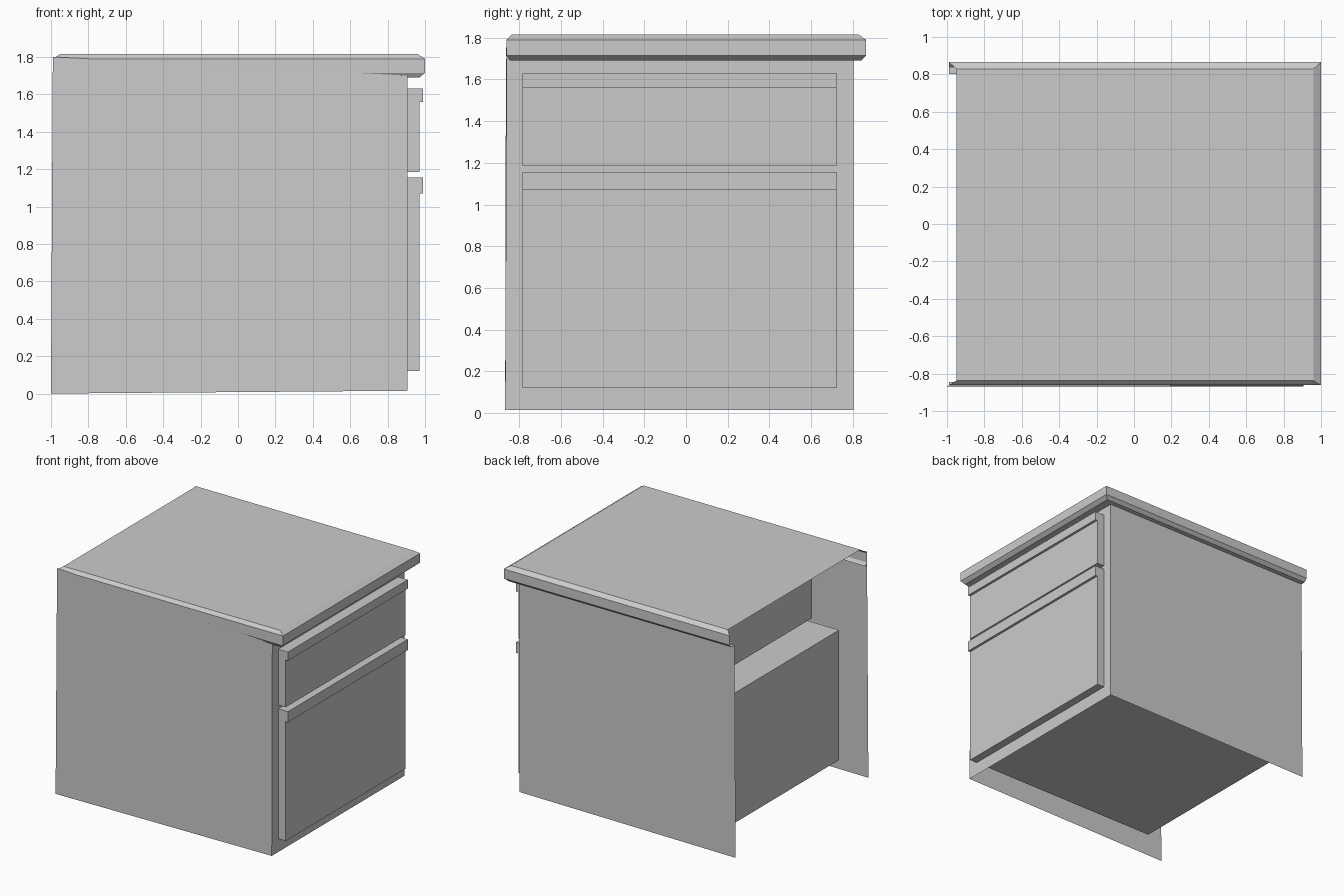
import bpy

if "Cube" in bpy.data.objects:
    bpy.data.objects.remove(bpy.data.objects["Cube"])


def make_mesh(name, verts, faces):
    mesh = bpy.data.meshes.new(name)
    mesh.from_pydata(verts, [], faces)
    mesh.update()
    obj = bpy.data.objects.new(name, mesh)
    bpy.context.collection.objects.link(obj)
    return obj


# Cabinet shell: thin sheet wrapping two sides and the front, open at the rear and below
bottom = [(-1, -0.868, 0), (0.905, -0.868, 0.015), (0.905, 0.803, 0.015), (-1, 0.803, 0)]
upper = [(-0.99, -0.864, 1.8), (0.905, -0.861, 1.7), (0.905, 0.803, 1.69), (-0.99, 0.803, 1.69)]
make_mesh("cabinet_shell", bottom + upper,
          [(i, i + 1, i + 5, i + 4) for i in range(3)])

# Worktop: chamfered rim on three sides, open at the rear
# each level: rear x, near y, front x, far y, height
levels = [
    (-0.99, -0.86, 0.905, 0.803, 1.69),
    (-0.99, -0.845, 0.97, 0.84, 1.69),
    (-0.99, -0.862, 1.0, 0.865, 1.715),
    (-0.99, -0.862, 1.0, 0.865, 1.79),
    (-0.95, -0.838, 0.96, 0.83, 1.815),
]
verts, faces = [], []
for x0, y0, x1, y1, z in levels:
    verts += [(x0, y0, z), (x1, y0, z), (x1, y1, z), (x0, y1, z)]
for k in range(len(levels) - 1):
    for i in range(3):
        a = 4 * k + i
        faces.append((a, a + 1, a + 5, a + 4))
last = 4 * (len(levels) - 1)
faces.append((last, last + 1, last + 2, last + 3))
make_mesh("worktop", verts, faces)


# Drawers: an L-topped side profile extruded across the width
def drawer(name, rear, z0, lip, z1):
    profile = [(rear, z0), (0.97, z0), (0.97, lip), (0.99, lip), (0.99, z1), (rear, z1)]
    n = len(profile)
    verts = [(x, y, z) for y in (-0.785, 0.723) for x, z in profile]
    faces = [(i, (i + 1) % n, (i + 1) % n + n, i + n) for i in range(n)]
    faces += [tuple(range(n))[::-1], tuple(range(n, 2 * n))]
    faces = [f[::-1] for f in faces]
    make_mesh(name, verts, faces)


drawer("upper_drawer", -0.56, 1.185, 1.56, 1.63)
drawer("lower_drawer", -0.80, 0.12, 1.07, 1.155)
